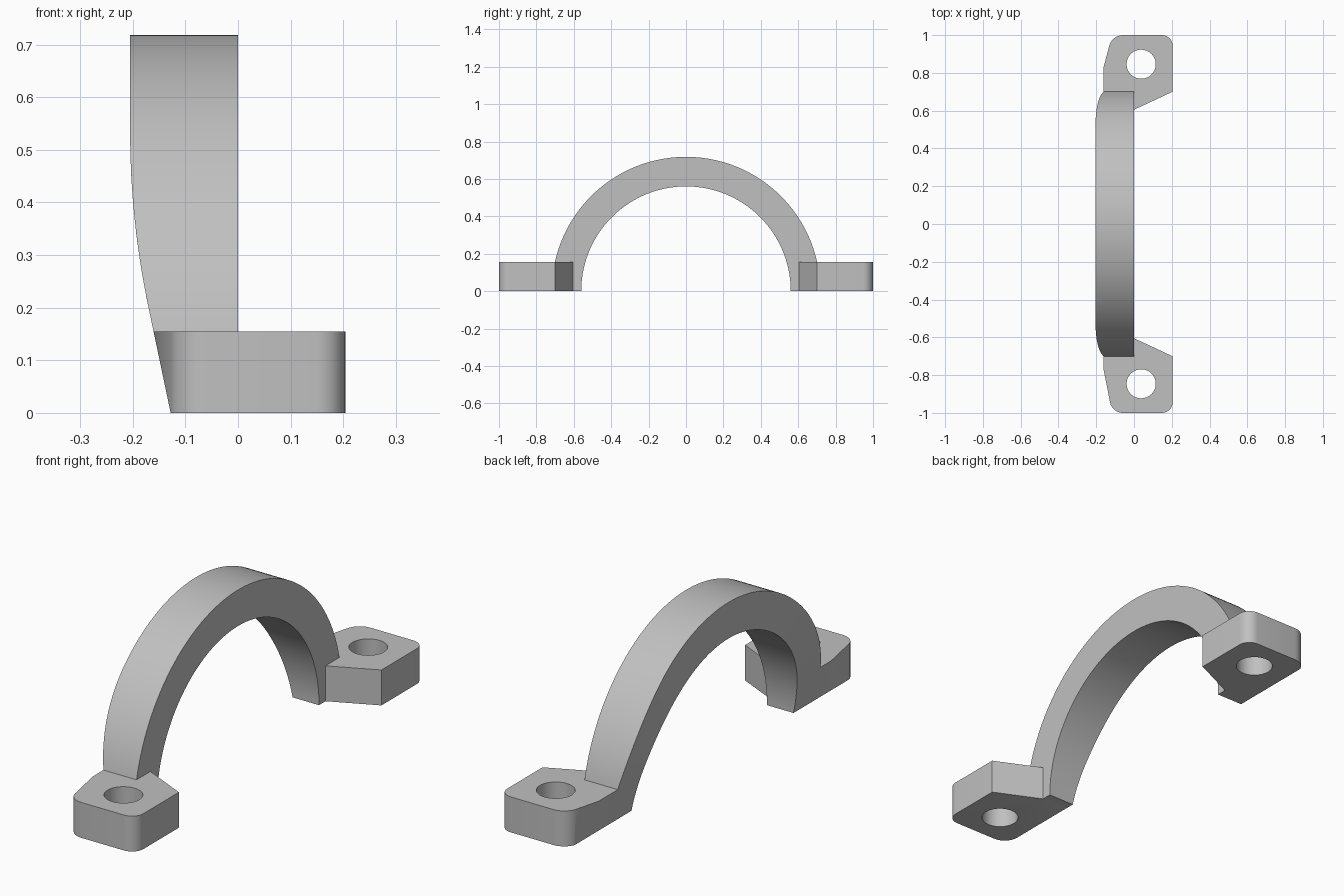
import bpy, bmesh, math
from mathutils import Vector

if "Cube" in bpy.data.objects:
    bpy.data.objects.remove(bpy.data.objects["Cube"], do_unlink=True)

R_OUT, R_IN, TAB_H = 0.718, 0.56, 0.155
BASE_X, SLOPE, BEND_Z, SIDE_X = -0.128, 0.21, 0.2, -0.205

grey = bpy.data.materials.new("satin grey")
grey.use_nodes = True
colour = (0.53, 0.53, 0.53, 1)
grey.diffuse_color = colour
grey.node_tree.nodes["Principled BSDF"].inputs["Base Color"].default_value = colour


def make_object(name, bm):
    bmesh.ops.recalc_face_normals(bm, faces=bm.faces[:])
    mesh = bpy.data.meshes.new(name)
    bm.to_mesh(mesh)
    bm.free()
    mesh.materials.append(grey)
    obj = bpy.data.objects.new(name, mesh)
    bpy.context.collection.objects.link(obj)
    return obj


def boolean(target, tool, operation):
    mod = target.modifiers.new("cut", 'BOOLEAN')
    mod.operation, mod.object, mod.solver = operation, tool, 'EXACT'
    bpy.context.view_layer.objects.active = target
    bpy.ops.object.modifier_apply(modifier=mod.name)
    bpy.data.objects.remove(tool, do_unlink=True)


def side_x(z):
    """Outer flank: sloped near the base, easing to vertical."""
    t = max(z - BEND_Z, 0)
    start = BASE_X - SLOPE * min(z, BEND_Z)
    drop = start - SIDE_X
    length = 2 * drop / SLOPE
    if t >= length:
        return SIDE_X
    return start - SLOPE * t + SLOPE * t * t / (2 * length)


def make_arch(steps=96):
    bm = bmesh.new()
    rings = []
    for i in range(steps + 1):
        a = math.pi * i / steps
        loop = []
        for r, inner in ((R_OUT, 0), (R_OUT, 1), (R_IN, 1), (R_IN, 0)):
            z = max(r * math.sin(a), 0)
            loop.append(bm.verts.new((0 if inner else side_x(z), r * math.cos(a), z)))
        rings.append(loop)
    for a, b in zip(rings, rings[1:]):
        for j in range(4):
            k = (j + 1) % 4
            bm.faces.new((a[j], a[k], b[k], b[j]))
    bm.faces.new(rings[0])
    bm.faces.new(rings[-1])
    return make_object("arch_band", bm)


def make_tab(name, sign, shoulder):
    # plan outline, then rounded outer corners
    bm = bmesh.new()
    plan = [(-0.25, 0.64), (0, 0.605), (0.204, 0.70), (0.204, 1.0),
            (-0.116, 1.0), (-0.161, shoulder), (-0.25, shoulder)]
    bottom = bm.faces.new([bm.verts.new((x, sign * y, 0)) for x, y in plan])
    ext = bmesh.ops.extrude_face_region(bm, geom=[bottom])["geom"]
    bmesh.ops.translate(bm, vec=(0, 0, TAB_H),
                        verts=[v for v in ext if isinstance(v, bmesh.types.BMVert)])
    corners = [e for e in bm.edges
               if all(abs(v.co.y) > 0.99 for v in e.verts)
               and abs(e.verts[0].co.z - e.verts[1].co.z) > 0.1]
    bmesh.ops.bevel(bm, geom=corners, offset=0.055, segments=8, profile=0.5, affect='EDGES')
    # sloped flank
    cut = bmesh.ops.bisect_plane(bm, geom=bm.verts[:] + bm.edges[:] + bm.faces[:],
                                 plane_co=(BASE_X, 0, 0),
                                 plane_no=Vector((-1, 0, -SLOPE)), clear_outer=True)
    bmesh.ops.holes_fill(bm, edges=bm.edges[:], sides=0)
    tab = make_object(name, bm)
    # bolt hole
    bpy.ops.mesh.primitive_cylinder_add(vertices=48, radius=0.077, depth=1,
                                        location=(0.038, sign * 0.846, 0))
    drill = bpy.context.object
    drill.data.materials.append(grey)
    boolean(tab, drill, 'DIFFERENCE')
    return tab


bracket = make_arch()
for name, sign, shoulder in (("front_tab", -1, 0.77), ("rear_tab", 1, 0.83)):
    boolean(bracket, make_tab(name, sign, shoulder), 'UNION')
bracket.name = "saddle_bracket"

bpy.ops.object.select_all(action='DESELECT')
bracket.select_set(True)
bpy.context.view_layer.objects.active = bracket
bpy.ops.object.shade_smooth_by_angle(angle=math.radians(25))
